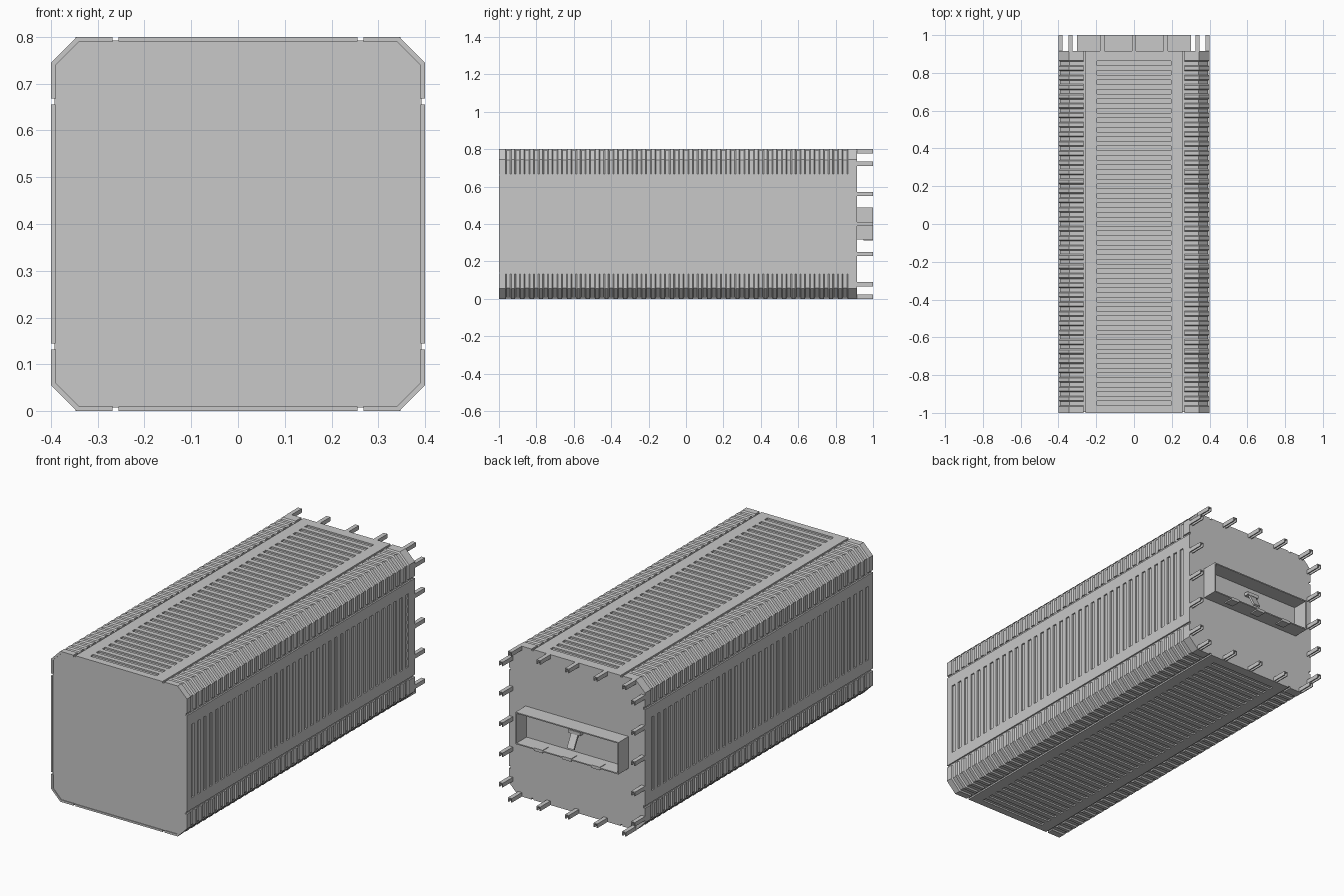
import bpy, bmesh, math
from mathutils import Matrix, Vector

if "Cube" in bpy.data.objects:
    bpy.data.objects.remove(bpy.data.objects["Cube"], do_unlink=True)

grey = bpy.data.materials.new("plain grey")
grey.use_nodes = True
grey.diffuse_color = (0.58, 0.58, 0.58, 1)
grey.node_tree.nodes["Principled BSDF"].inputs["Base Color"].default_value = grey.diffuse_color

R, C, MID = 0.4, 0.345, 0.4      # half width, chamfer start, centre height
DEPTH = 0.008                    # depth of the grooves
FRONT, BACK, PITCH = -1.0, 0.915, 0.05


def finish(name, bm):
    bmesh.ops.recalc_face_normals(bm, faces=bm.faces)
    mesh = bpy.data.meshes.new(name)
    bm.to_mesh(mesh)
    bm.free()
    mesh.materials.append(grey)
    ob = bpy.data.objects.new(name, mesh)
    bpy.context.collection.objects.link(ob)
    return ob


def add_box(bm, x0, x1, y0, y1, z0, z1, tilt=0):
    centre = Vector(((x0 + x1) / 2, (y0 + y1) / 2, (z0 + z1) / 2))
    size = Matrix.Diagonal((x1 - x0, y1 - y0, z1 - z0, 1))
    bmesh.ops.create_cube(bm, size=1, matrix=Matrix.Translation(centre)
                          @ Matrix.Rotation(tilt, 4, 'X') @ size)


def add_loft(bm, rings):
    rows = [[bm.verts.new(p) for p in ring] for ring in rings]
    n = len(rows[0])
    for a, b in zip(rows, rows[1:]):
        for i in range(n):
            j = (i + 1) % n
            bm.faces.new((a[i], a[j], b[j], b[i]))
    bm.faces.new(rows[0])
    bm.faces.new(rows[-1][::-1])


def corner(d):
    """Start of the chamfer and half width when the outline is inset by d."""
    return C - d * math.tan(math.pi / 8), R - d


def turned(name, bm, k):
    ob = finish(name, bm)
    ob.matrix_world = Matrix.Translation((0, 0, MID)) @ Matrix.Rotation(k * math.pi / 2, 4, 'Y')


# Eight-sided core with flat front and back plates
c, r = corner(DEPTH)
outline = [(c, r), (r, c), (r, -c), (c, -r), (-c, -r), (-r, -c), (-r, c), (-c, r)]
bm = bmesh.new()
add_loft(bm, [[(x, y, z + MID) for x, z in outline] for y in (FRONT + 0.004, BACK)])
finish("body_core", bm)

# Slotted panel and ribbed corner band, repeated on four sides
PANEL, SLOT, BAND = 0.256, 0.195, 0.268
slots = [-0.95 + PITCH * i for i in range(37)]
for k in range(4):
    bm = bmesh.new()
    low, high = R - DEPTH - 0.002, R
    for side in (-1, 1):
        a, b = sorted((side * SLOT, side * PANEL))
        add_box(bm, a, b, FRONT, BACK, low, high)
    edges = [FRONT] + [e for y in slots for e in (y - 0.012, y + 0.012)] + [BACK]
    for y0, y1 in zip(edges[::2], edges[1::2]):
        add_box(bm, -SLOT, SLOT, y0, y1, low, high)
    turned(f"slotted_panel_{k + 1}", bm, k)

    bm = bmesh.new()
    profile = [(FRONT, 0)]
    for y in slots:
        profile += [(y - 0.016, 0), (y - 0.01, DEPTH - 0.001),
                    (y + 0.01, DEPTH - 0.001), (y + 0.016, 0)]
    profile.append((BACK, 0))
    ci, ri = corner(DEPTH + 0.003)
    rings = []
    for y, d in profile:
        c, r = corner(d)
        rings.append([(x, y, z) for x, z in ((BAND, r), (c, r), (r, c), (r, BAND),
                                             (ri, BAND), (ri, ci), (ci, ri), (BAND, ri))])
    add_loft(bm, rings)
    turned(f"ribbed_corner_{k + 1}", bm, k)

# Channel-shaped pegs around the back edge, open underneath
PEG, WALL = 0.011, 0.005


def add_peg(bm, x, z):
    add_box(bm, x - PEG, x + PEG, BACK - 0.005, 1, z + PEG - WALL, z + PEG)
    for s in (-1, 1):
        a, b = sorted((x + s * PEG, x + s * (PEG - WALL)))
        add_box(bm, a, b, BACK - 0.005, 1, z - PEG, z + PEG - WALL)


bm = bmesh.new()
inset = R - PEG
for step in range(-2, 3):
    for s in (-1, 1):
        add_peg(bm, step * 0.168, MID + s * inset)
        add_peg(bm, s * inset, MID + step * 0.161)
finish("back_pegs", bm)

# Shallow open frame on the back
W, Z0, Z1, T = 0.303, 0.318, 0.488, 0.006
bm = bmesh.new()
for z in (Z0, Z1 - T):
    add_box(bm, -W, W, BACK - 0.003, 1, z, z + T)
for x in (-W, W - T):
    add_box(bm, x, x + T, BACK - 0.003, 1, Z0 + T, Z1 - T)
finish("back_frame", bm)

# Three small tabs through the frame floor
bm = bmesh.new()
for x in (-0.168, 0, 0.168):
    add_box(bm, x - 0.025, x + 0.025, 0.95, 1, Z0 - 0.007, Z0 + T + 0.003)
finish("frame_tabs", bm)

# Latch with a slanted lever inside the frame
bm = bmesh.new()
add_box(bm, -0.035, 0.035, BACK - 0.003, 0.94, 0.427, 0.445)
add_box(bm, -0.02, 0.02, 0.943, 0.953, 0.355, 0.44, math.radians(28))
finish("latch_lever", bm)
